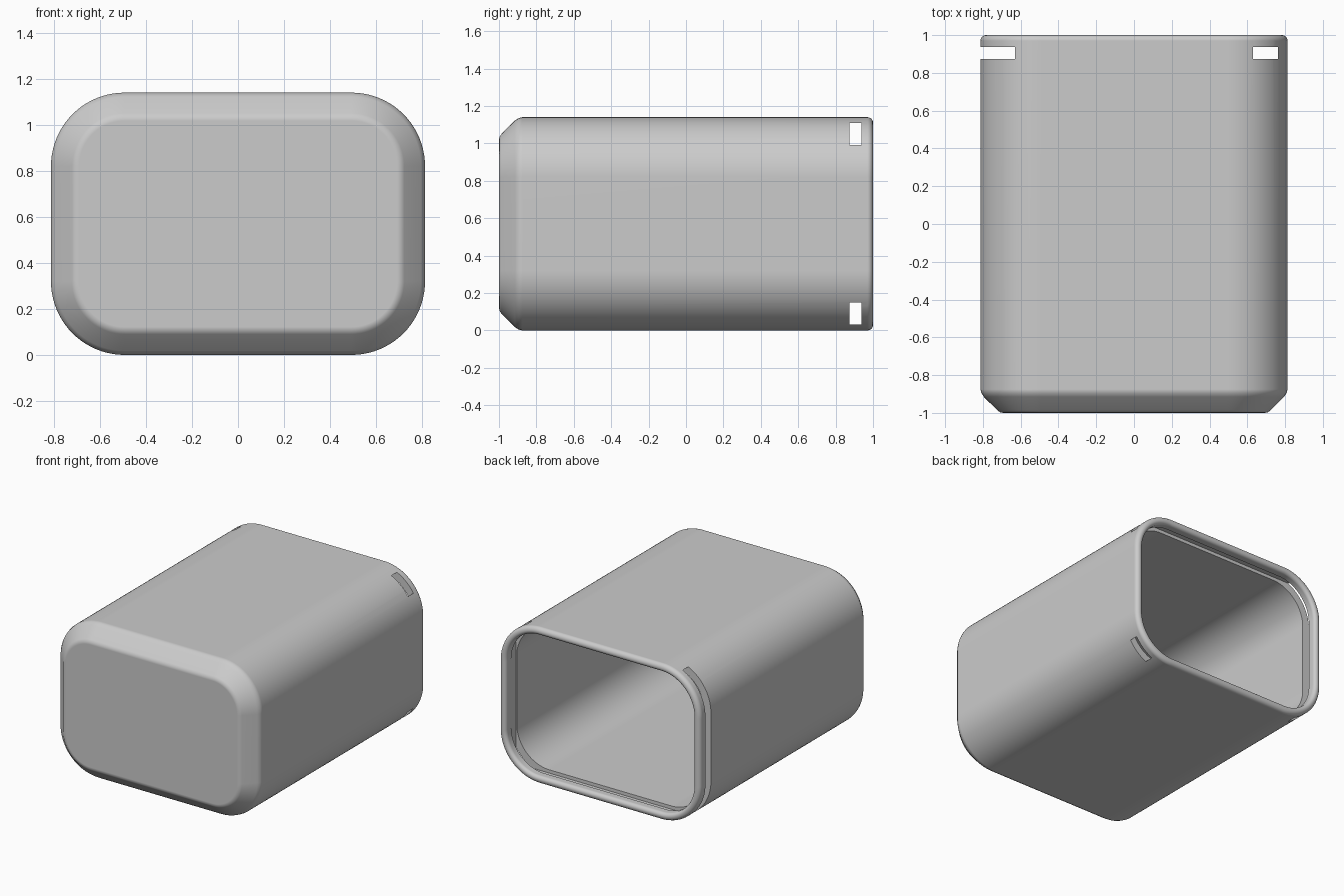
import bpy, bmesh, math

if "Cube" in bpy.data.objects:
    bpy.data.objects.remove(bpy.data.objects["Cube"])

W, H, R = 0.813, 1.14, 0.32     # half width, height, corner radius
T = 0.055                       # wall thickness
SEG = 20                        # segments per corner

grey = bpy.data.materials.new("plain grey")
grey.diffuse_color = (0.6, 0.6, 0.6, 1)
grey.use_nodes = True
grey.node_tree.nodes["Principled BSDF"].inputs["Base Color"].default_value = grey.diffuse_color


def ring(bm, inset, y):
    """Rounded rectangle in the xz plane, shrunk by inset."""
    r = R - inset
    verts = []
    for k, (sx, sz) in enumerate([(1, 1), (-1, 1), (-1, -1), (1, -1)]):
        cx, cz = sx * (W - R), H / 2 + sz * (H / 2 - R)
        for i in range(SEG + 1):
            a = math.pi / 2 * (k + i / SEG)
            verts.append(bm.verts.new((cx + r * math.cos(a), y, cz + r * math.sin(a))))
    return verts


# Profile as (inset, y): soft front chamfer, rounded back rim, hollow inside
profile = [(0.122, -1), (0.105, -0.997), (0.09, -0.987), (0.018, -0.915),
           (0.005, -0.895), (0, -0.875)]
outer, inner = 0.03, 0.025
for i in range(7):
    a = math.pi / 2 * i / 6
    profile.append((outer - outer * math.cos(a), 1 - outer + outer * math.sin(a)))
for i in range(1, 7):
    a = math.pi / 2 * i / 6
    profile.append((T - inner + inner * math.sin(a), 1 - inner + inner * math.cos(a)))
profile += [(T, -0.867), (0.133, -0.945)]

bm = bmesh.new()
rings = [ring(bm, d, y) for d, y in profile]
n = len(rings[0])
for a, b in zip(rings, rings[1:]):
    for i in range(n):
        j = (i + 1) % n
        bm.faces.new((a[i], a[j], b[j], b[i]))
bm.faces.new(rings[0])
bm.faces.new(rings[-1])
bmesh.ops.recalc_face_normals(bm, faces=bm.faces)
mesh = bpy.data.meshes.new("box_shell")
bm.to_mesh(mesh)
bm.free()
shell = bpy.data.objects.new("box_shell", mesh)
bpy.context.collection.objects.link(shell)
mesh.materials.append(grey)

# Slot for a sliding lid: open on the left, pokes through the right corners
x0, x1, y0, y1, z0, z1 = -1.0, 0.763, 0.873, 0.937, 0.031, 1.109
bpy.ops.mesh.primitive_cube_add(size=1, location=((x0 + x1) / 2, (y0 + y1) / 2, (z0 + z1) / 2))
cutter = bpy.context.object
cutter.name = "lid_slot_cutter"
cutter.scale = (x1 - x0, y1 - y0, z1 - z0)
cutter.data.materials.append(grey)
bpy.context.view_layer.update()

cut = shell.modifiers.new("lid_slot", 'BOOLEAN')
cut.operation = 'DIFFERENCE'
cut.solver = 'EXACT'
cut.object = cutter
bpy.ops.object.select_all(action='DESELECT')
shell.select_set(True)
bpy.context.view_layer.objects.active = shell
bpy.ops.object.modifier_apply(modifier=cut.name)
bpy.data.objects.remove(cutter, do_unlink=True)

# Smooth shading with the broad faces kept flat
bpy.ops.object.shade_smooth_by_angle(angle=math.radians(35))
flat = shell.modifiers.new("flat_sides", 'WEIGHTED_NORMAL')
flat.keep_sharp = True
